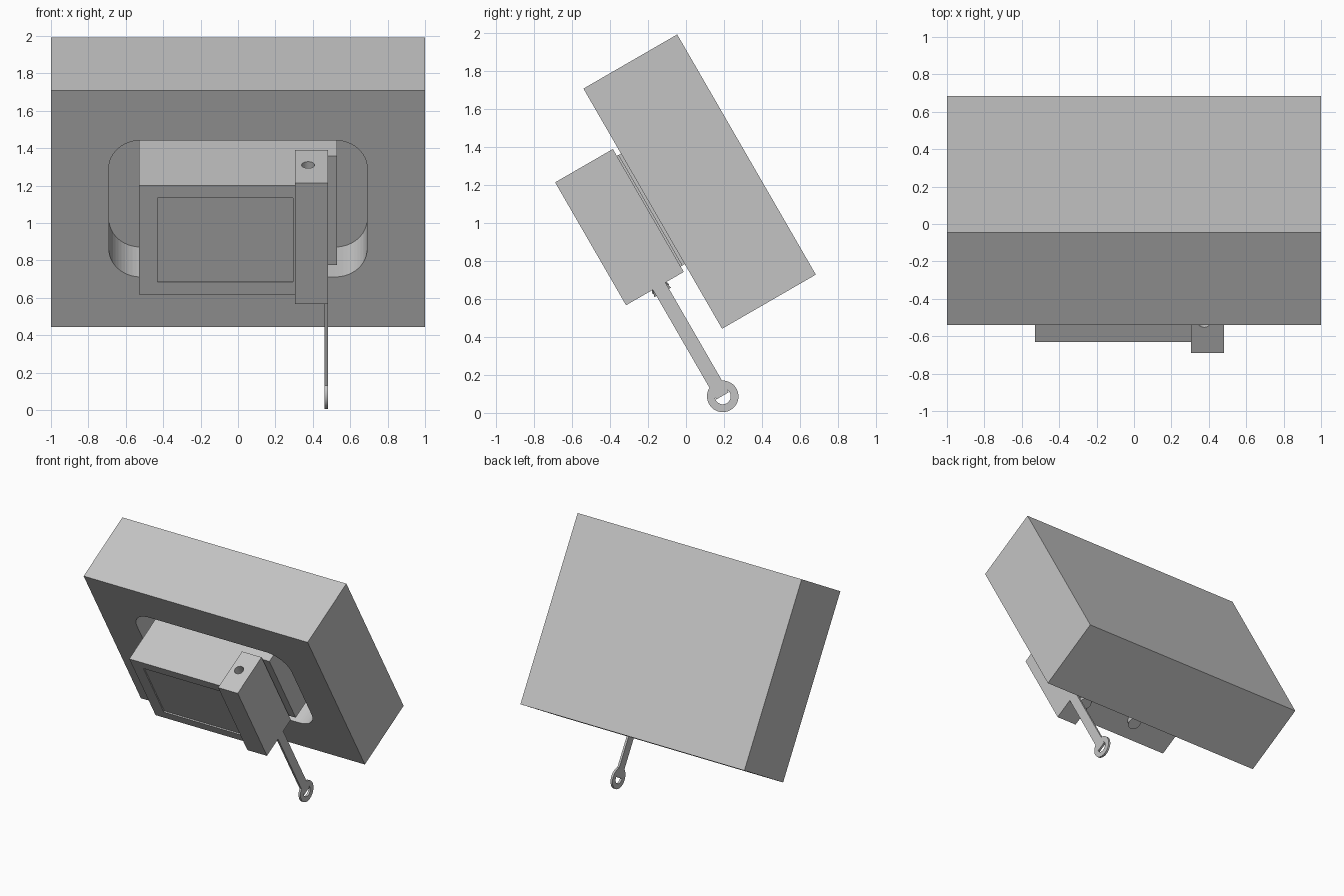
import bpy, bmesh, math
from mathutils import Matrix, Vector

old = bpy.data.objects.get("Cube")
if old:
    bpy.data.objects.remove(old, do_unlink=True)

grey = bpy.data.materials.new("plain_grey")
grey.use_nodes = True
COLOUR = (0.55, 0.55, 0.55, 1)
grey.diffuse_color = COLOUR
grey.node_tree.nodes["Principled BSDF"].inputs["Base Color"].default_value = COLOUR

# Everything is built upright, then leaned back around the block's lower front edge
LEAN = Matrix.Translation((0, 0.19, 0.443)) @ Matrix.Rotation(math.radians(30), 4, 'X')


def finish(name, bm, smooth=False):
    bm.transform(LEAN)
    bmesh.ops.recalc_face_normals(bm, faces=bm.faces)
    mesh = bpy.data.meshes.new(name)
    bm.to_mesh(mesh)
    bm.free()
    mesh.materials.append(grey)
    ob = bpy.data.objects.new(name, mesh)
    bpy.context.collection.objects.link(ob)
    return ob


def box(name, x, y, z, corner=0):
    """Box from ranges; corner rounds the edges that run front to back."""
    bm = bmesh.new()
    bmesh.ops.create_cube(bm, size=1)
    for v in bm.verts:
        v.co = Vector([(r[0] + r[1]) / 2 + c * (r[1] - r[0])
                       for r, c in zip((x, y, z), v.co)])
    if corner:
        edges = [e for e in bm.edges
                 if abs(e.verts[0].co.y - e.verts[1].co.y) > 0.01]
        bmesh.ops.bevel(bm, geom=edges, offset=corner, segments=12,
                        affect='EDGES', profile=0.5)
    return finish(name, bm)


def rod(name, centre, axis, r1, length, r2=None):
    bm = bmesh.new()
    bmesh.ops.create_cone(bm, cap_ends=True, segments=40, radius1=r1,
                          radius2=r1 if r2 is None else r2, depth=length)
    turn = Vector(axis).to_track_quat('Z', 'Y').to_matrix().to_4x4()
    bm.transform(Matrix.Translation(centre) @ turn)
    return finish(name, bm)


def cut(target, cutter):
    cutter.hide_render = True
    cutter.hide_viewport = True
    mod = target.modifiers.new("cut", 'BOOLEAN')
    mod.operation = 'DIFFERENCE'
    mod.solver = 'EXACT'
    mod.object = cutter


def smooth(ob):
    bpy.ops.object.select_all(action='DESELECT')
    ob.select_set(True)
    bpy.context.view_layer.objects.active = ob
    bpy.ops.object.shade_smooth_by_angle(angle=math.radians(30))


# Large block with a rounded pocket in its front
block = box("main_block", (-1, 1), (0, 0.57), (0, 1.46))
cut(block, box("pocket_cutter", (-0.69, 0.69), (-0.1, 0.32), (0.31, 1.153), 0.17))

# Mounting body in the pocket, and the housing in front of it
MID = 0.73
base = box("mounting_base", (-0.53, 0.53), (-0.016, 0.32), (0.393, 1.065))
cut(base, rod("base_hole_cutter", (0.43, 0, MID), (0, 1, 0), 0.07, 0.3))
housing = box("housing", (-0.53, 0.305), (-0.332, -0.016), (0.393, 1.065))
cut(housing, box("panel_cutter", (-0.43, 0.295), (-0.4, -0.322), (0.469, 0.989)))
cut(housing, rod("housing_hole_cutter", (-0.43, -0.3, MID), (0, 1, 0), 0.075, 0.4))
panel = box("front_panel", (-0.43, 0.3), (-0.323, -0.05), (0.472, 0.986))

# Taller end block with a hole in the top
head = box("end_block", (0.305, 0.48), (-0.376, -0.025), (0.36, 1.107))
cut(head, rod("top_hole_cutter", (0.375, -0.183, 1.107), (0, 0, 1), 0.035, 0.3))

# Flared pins underneath
for side, x, z in (("left", 0.375, 0.352), ("right", -0.115, 0.37)):
    smooth(rod(side + "_pin", (x, -0.175, z), (0, 0, 1), 0.05, 0.06, 0.035))

# Lever arm ending in a ring
lever_x = (0.463, 0.48)
box("lever_arm", lever_x, (-0.213, -0.137), (-0.307, 0.4))
ring = rod("lever_ring", (0.4715, -0.175, -0.31), (1, 0, 0), 0.083, 0.017)
cut(ring, rod("ring_hole_cutter", (0.4715, -0.175, -0.31), (1, 0, 0), 0.042, 0.1))

for ob in (block, base, housing, head, ring):
    smooth(ob)
